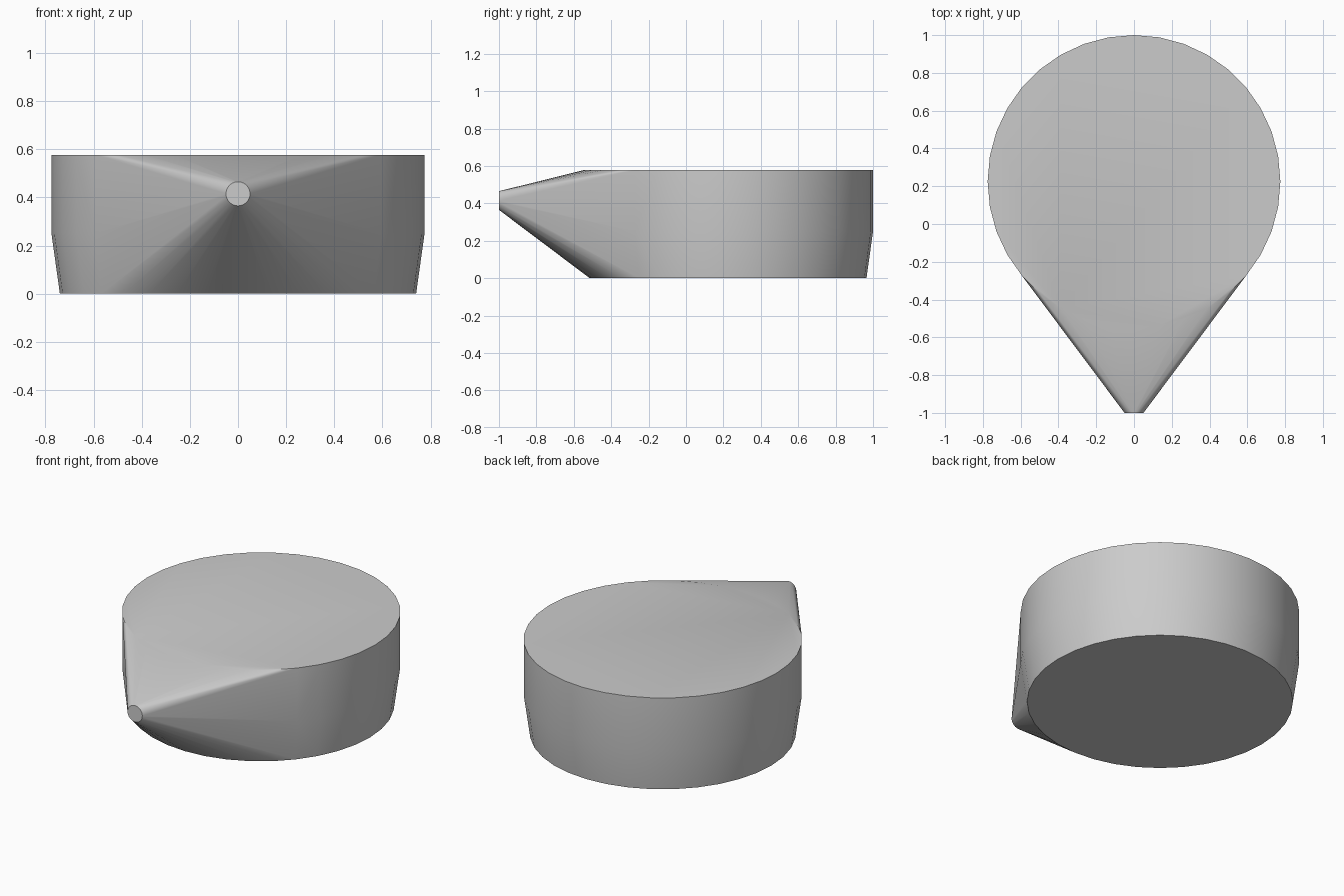
import bpy, bmesh
from math import sin, cos, pi, radians
from mathutils import Vector

cube = bpy.data.objects.get("Cube")
if cube:
    bpy.data.objects.remove(cube, do_unlink=True)

grey = bpy.data.materials.new("plain grey")
grey.use_nodes = True
colour = (0.6, 0.6, 0.6, 1)
grey.diffuse_color = colour
grey.node_tree.nodes["Principled BSDF"].inputs["Base Color"].default_value = colour

bm = bmesh.new()


def ring(centre, radius, u, v, sides):
    """Add a circle of points in the plane of u and v."""
    for i in range(sides):
        a = 2 * pi * i / sides
        bm.verts.new(Vector(centre) + radius * (cos(a) * Vector(u) + sin(a) * Vector(v)))


X, Y, Z = (1, 0, 0), (0, 1, 0), (0, 0, 1)

# Round drum with a tapered foot
for z, radius in ((0, 0.74), (0.25, 0.775), (0.577, 0.775)):
    ring((0, 0.225, z), radius, X, Y, 36)

# Small round tip of the spout
ring((0, -1, 0.415), 0.05, X, Z, 36)

# Skin stretched over the drum and the tip
hull = bmesh.ops.convex_hull(bm, input=bm.verts[:])
loose = [v for v in bm.verts if not v.link_faces]
bmesh.ops.delete(bm, geom=loose, context='VERTS')
bmesh.ops.dissolve_limit(bm, angle_limit=radians(0.1), verts=bm.verts[:], edges=bm.edges[:])
bmesh.ops.recalc_face_normals(bm, faces=bm.faces[:])

mesh = bpy.data.meshes.new("spouted_body")
bm.to_mesh(mesh)
bm.free()
mesh.materials.append(grey)
body = bpy.data.objects.new("spouted_body", mesh)
bpy.context.collection.objects.link(body)

# Smooth sides with crisp rims
bpy.ops.object.select_all(action='DESELECT')
body.select_set(True)
bpy.context.view_layer.objects.active = body
bpy.ops.object.shade_smooth_by_angle(angle=radians(30))
